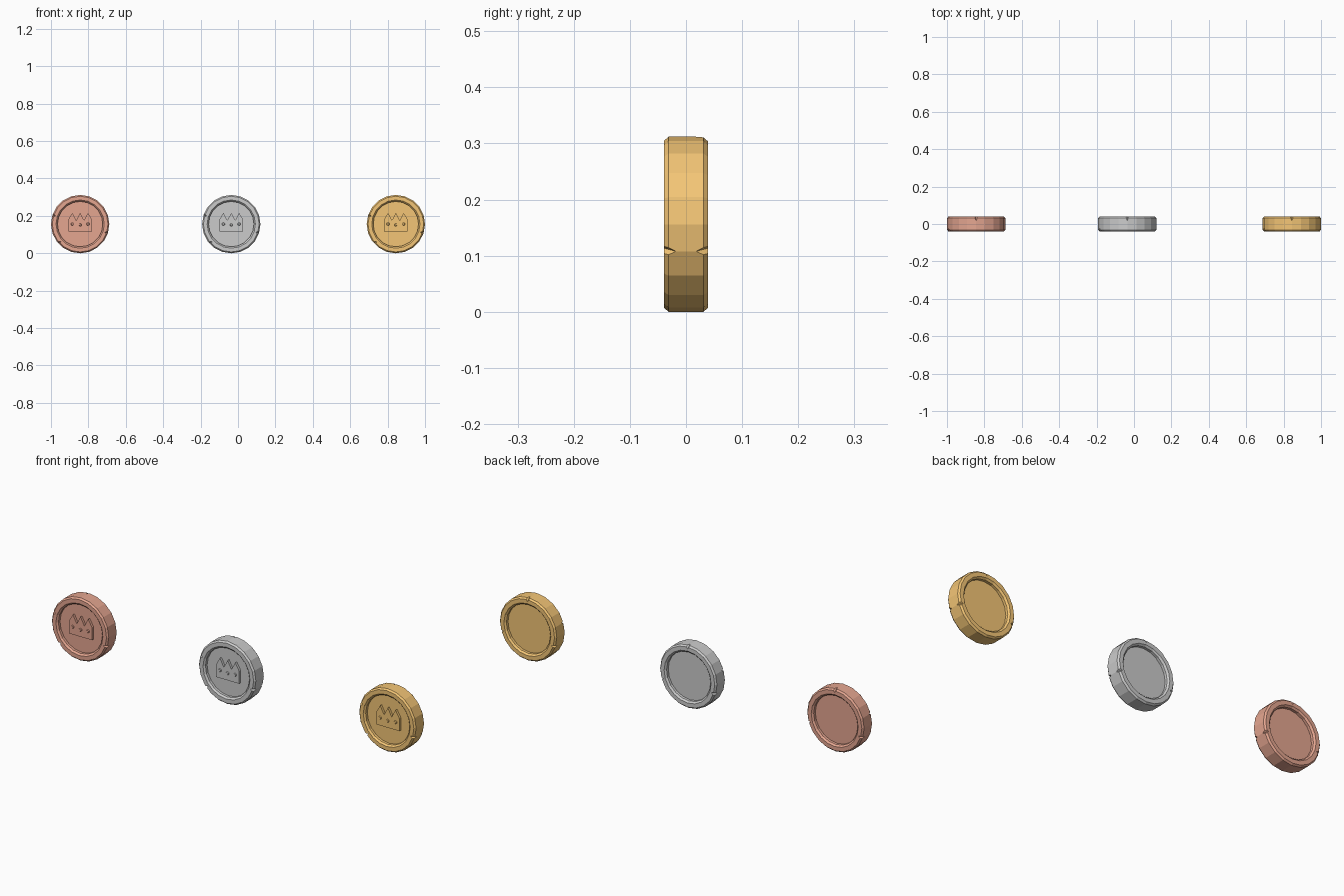
import bpy, bmesh, math
from mathutils import Matrix

if "Cube" in bpy.data.objects:
    bpy.data.objects.remove(bpy.data.objects["Cube"])

R, SIDES, CZ = 0.156, 20, 0.156
FLOOR = 0.018  # half thickness of the recessed disc


def make_object(name, bm, mat=None):
    bmesh.ops.recalc_face_normals(bm, faces=bm.faces)
    me = bpy.data.meshes.new(name)
    bm.to_mesh(me)
    bm.free()
    ob = bpy.data.objects.new(name, me)
    bpy.context.collection.objects.link(ob)
    if mat:
        me.materials.append(mat)
    return ob


def material(name, color):
    m = bpy.data.materials.new(name)
    m.diffuse_color = (*color, 1)
    m.use_nodes = True
    m.node_tree.nodes["Principled BSDF"].inputs["Base Color"].default_value = m.diffuse_color
    return m


# Coin body: lathed profile (radius, y) with bevelled rim and recessed faces
def coin_body(name, mat):
    half = [(0.121, FLOOR), (0.121, 0.031), (0.129, 0.039), (0.149, 0.039), (R, 0.031)]
    profile = [(r, -y) for r, y in half] + [(r, y) for r, y in reversed(half)]
    bm = bmesh.new()
    rings = []
    for r, y in profile:
        rings.append([bm.verts.new((r * math.cos(a), y, r * math.sin(a)))
                      for a in (2 * math.pi * i / SIDES for i in range(SIDES))])
    for a, b in zip(rings, rings[1:]):
        for i in range(SIDES):
            j = (i + 1) % SIDES
            bm.faces.new((a[i], a[j], b[j], b[i]))
    bm.faces.new(rings[0])
    bm.faces.new(rings[-1])
    return make_object(name, bm, mat)


# Notch cutter: small octahedra on the rim corners
def notch_cutter():
    bm = bmesh.new()
    front, back = (-18, 162, 222), (-18, 90, 198)
    for side, angles in ((-1, front), (1, back)):
        for deg in angles:
            m = (Matrix.Rotation(-math.radians(deg), 4, 'Y')
                 @ Matrix.Translation((R, side * 0.039, 0))
                 @ Matrix.Diagonal((0.018, 0.021, 0.012, 1)))
            axes = [(1, 0, 0), (0, 1, 0), (-1, 0, 0), (0, -1, 0)]
            ring = [bm.verts.new(m @ Matrix.Translation(p).to_translation()) for p in axes]
            for pole in ((0, 0, 1), (0, 0, -1)):
                tip = bm.verts.new(m @ Matrix.Translation(pole).to_translation())
                for i in range(4):
                    bm.faces.new((ring[i], ring[(i + 1) % 4], tip))
    bmesh.ops.remove_doubles(bm, verts=bm.verts, dist=1e-6)
    return make_object("notch_cutter", bm)


# Raised crown emblem: extruded outline
def crown(name, mat):
    right = [(0.063, -0.039), (0.063, 0.024), (0.042, 0.06), (0.021, 0.02)]
    outline = right + [(0, 0.06)] + [(-x, z) for x, z in reversed(right)]
    bm = bmesh.new()
    f = bm.faces.new([bm.verts.new((x, -FLOOR + 0.003, z)) for x, z in outline])
    ext = bmesh.ops.extrude_face_region(bm, geom=[f])
    moved = [v for v in ext["geom"] if isinstance(v, bmesh.types.BMVert)]
    bmesh.ops.translate(bm, verts=moved, vec=(0, -0.015, 0))
    return make_object(name, bm, mat)


# Crown gems: three low-poly studs
def gems(name, mat):
    bm = bmesh.new()
    for x, z in ((-0.042, 0.0), (0, -0.004), (0.042, 0.0)):
        m = Matrix.Translation((x, -0.030, z)) @ Matrix.Rotation(math.pi / 2, 4, 'X')
        bmesh.ops.create_cone(bm, cap_ends=True, segments=6, radius1=0.011,
                              radius2=0.006, depth=0.009, matrix=m)
    return make_object(name, bm, mat)


cutter = notch_cutter()
cutter.hide_render = True
cutter.hide_viewport = True

coins = [("copper", -0.844, material("copper", (0.78, 0.38, 0.28))),
         ("silver", -0.036, None),
         ("gold", 0.844, material("gold", (0.90, 0.56, 0.18)))]
for label, x, mat in coins:
    body = coin_body(label + "_coin", mat)
    cutter.location = (x, 0, CZ)
    parts = [body, crown(label + "_crown", mat), gems(label + "_crown_gems", mat)]
    for ob in parts:
        ob.location = (x, 0, CZ)
    bpy.context.view_layer.update()
    mod = body.modifiers.new("notches", 'BOOLEAN')
    mod.operation = 'DIFFERENCE'
    mod.solver = 'EXACT'
    mod.object = cutter
    # Bake the cut so the one cutter can serve every coin
    dg = bpy.context.evaluated_depsgraph_get()
    cut = bpy.data.meshes.new_from_object(body.evaluated_get(dg))
    body.modifiers.clear()
    body.data = cut
bpy.data.objects.remove(cutter)
